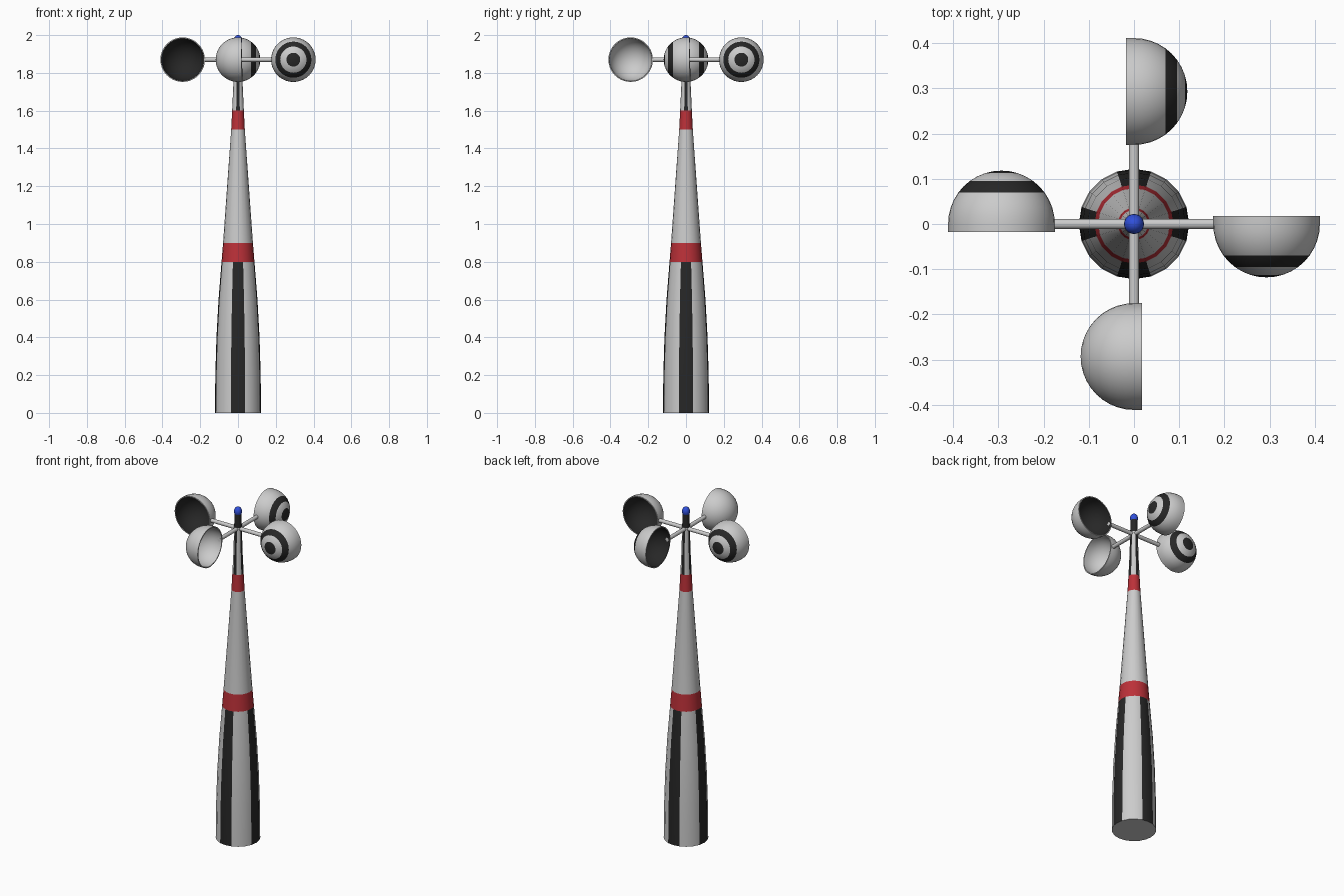
import bpy, bmesh
from math import sin, cos, pi, radians, sqrt
from mathutils import Matrix

if "Cube" in bpy.data.objects:
    bpy.data.objects.remove(bpy.data.objects["Cube"])


def material(name, color):
    m = bpy.data.materials.new(name)
    m.diffuse_color = (*color, 1)
    m.use_nodes = True
    m.node_tree.nodes["Principled BSDF"].inputs["Base Color"].default_value = m.diffuse_color
    return m


WHITE = material("white", (0.8, 0.8, 0.8))
BLACK = material("black", (0.02, 0.02, 0.02))
RED = material("red", (0.5, 0.03, 0.04))
BLUE = material("blue", (0.03, 0.08, 0.7))
GREY = material("faded_grey", (0.6, 0.6, 0.6))


def lathe(name, profile, sides, pick, matrix=Matrix()):
    """Spin (radius, height) points about z; pick(row, column) gives the material."""
    bm = bmesh.new()
    rings = [[bm.verts.new((r * cos(2 * pi * k / sides), r * sin(2 * pi * k / sides), z))
              for k in range(sides)] for r, z in profile]
    mats = []
    for i in range(len(profile) - 1):
        for k in range(sides):
            n = (k + 1) % sides
            f = bm.faces.new((rings[i][k], rings[i][n], rings[i + 1][n], rings[i + 1][k]))
            m = pick(i, k)
            if m not in mats:
                mats.append(m)
            f.material_index = mats.index(m)
    bmesh.ops.remove_doubles(bm, verts=bm.verts, dist=1e-5)
    bmesh.ops.recalc_face_normals(bm, faces=bm.faces)
    mesh = bpy.data.meshes.new(name)
    bm.to_mesh(mesh)
    bm.free()
    for m in mats:
        mesh.materials.append(m)
    ob = bpy.data.objects.new(name, mesh)
    bpy.context.collection.objects.link(ob)
    ob.matrix_world = matrix
    bpy.ops.object.select_all(action='DESELECT')
    ob.select_set(True)
    bpy.context.view_layer.objects.active = ob
    bpy.ops.object.shade_smooth_by_angle(angle=radians(35))
    return ob


# Tapered tower: striped base, red bands, plain shaft, striped neck, black tip
tower_profile = [(0, 0), (0.122, 0), (0.12, 0.2), (0.114, 0.4), (0.103, 0.6), (0.087, 0.8),
                 (0.079, 0.9), (0.036, 1.5), (0.031, 1.6), (0.025, 1.73), (0.021, 1.88),
                 (0.019, 1.96), (0, 1.96)]


def tower_paint(row, col):
    stripe = BLACK if col % 5 in (0, 4) else WHITE
    if row == 0 or row == 6:
        return WHITE
    if row in (5, 7):
        return RED
    return BLACK if row >= 10 else stripe


lathe("tower", tower_profile, 20, tower_paint)

# Blue beacon on the tip
beacon = [(0.022 * sin(pi * i / 12), 1.972 - 0.028 * cos(pi * i / 12)) for i in range(13)]
lathe("beacon", beacon, 24, lambda i, k: BLUE)

# Cup profile: outer dome from apex to lip, then the inner dome back up
R, R_IN, LIP, STEPS = 0.118, 0.112, -0.018, 10
angles = [pi / 2 * i / STEPS for i in range(STEPS + 1)]
cup_profile = [(R * sin(a), R * cos(a)) for a in angles]
cup_profile += [(R, LIP), (R_IN, LIP)]
cup_profile += [(R_IN * sin(a), R_IN * cos(a)) for a in reversed(angles)]


def cup_paint(ring, inside):
    def pick(row, col):
        if row in (0, 1, 4, 5):          # centre dot and target ring
            return ring
        return inside if row > STEPS + 1 else WHITE
    return pick


# Four arms with cups; one cup is faded and has a pale inside
for q, side in enumerate(("right", "back", "left", "front")):
    turn = Matrix.Translation((0, 0, 1.87)) @ Matrix.Rotation(q * pi / 2, 4, 'Z')
    lathe(side + "_arm", [(0, 0), (0.0115, 0), (0.0115, 0.182), (0, 0.182)], 16,
          lambda i, k: WHITE, turn @ Matrix.Rotation(pi / 2, 4, 'Y'))
    paint = cup_paint(GREY, WHITE) if side == "front" else cup_paint(BLACK, BLACK)
    lathe(side + "_cup", cup_profile, 40, paint,
          turn @ Matrix.Translation((0.293, 0, 0)) @ Matrix.Rotation(pi / 2, 4, 'X'))
